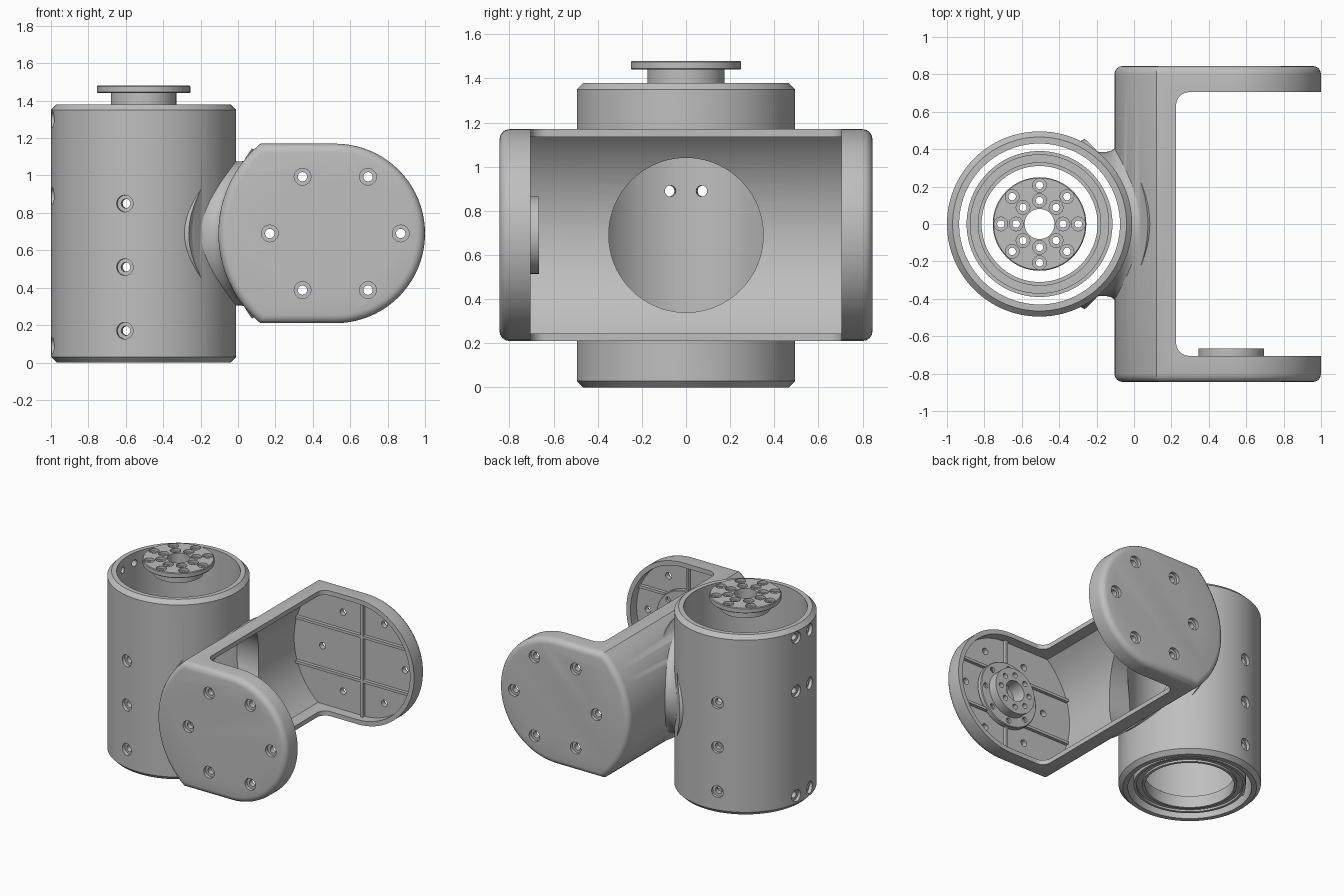
import bpy, bmesh
from math import sin, cos, pi, sqrt, asin, radians
from mathutils import Matrix, Vector

if "Cube" in bpy.data.objects:
    bpy.data.objects.remove(bpy.data.objects["Cube"])

grey = bpy.data.materials.new("light grey")
grey.use_nodes = True
grey.diffuse_color = (0.52, 0.52, 0.52, 1)
grey.node_tree.nodes["Principled BSDF"].inputs["Base Color"].default_value = (0.52, 0.52, 0.52, 1)

TUBE_X, TUBE_R = -0.505, 0.495
FORK_X, FORK_Z, FORK_R = 0.52, 0.69, 0.625


def loft(name, rings, ring_closed=False):
    """Skin a list of point rings; cap the ends, or join last to first."""
    bm = bmesh.new()
    vs = [[bm.verts.new(p) for p in ring] for ring in rings]
    pairs = list(zip(vs, vs[1:]))
    if ring_closed:
        pairs.append((vs[-1], vs[0]))
    else:
        bm.faces.new(vs[0])
        bm.faces.new(vs[-1])
    n = len(vs[0])
    for a, b in pairs:
        for i in range(n):
            j = (i + 1) % n
            bm.faces.new((a[i], a[j], b[j], b[i]))
    bmesh.ops.recalc_face_normals(bm, faces=bm.faces)
    if bm.calc_volume(signed=True) < 0:
        bmesh.ops.reverse_faces(bm, faces=bm.faces)
    mesh = bpy.data.meshes.new(name)
    bm.to_mesh(mesh)
    bm.free()
    mesh.materials.append(grey)
    ob = bpy.data.objects.new(name, mesh)
    bpy.context.collection.objects.link(ob)
    return ob


def place(origin, direction):
    turn = Vector(direction).to_track_quat('Z', 'Y').to_matrix().to_4x4()
    return Matrix.Translation(origin) @ turn


def lathe(name, profile, origin=(0, 0, 0), direction=(0, 0, 1), sides=96, hollow=False):
    m = place(origin, direction)
    rings = [[m @ Vector((r * cos(2 * pi * i / sides), r * sin(2 * pi * i / sides), h))
              for i in range(sides)] for r, h in profile]
    return loft(name, rings, hollow)


def box(name, lo, hi):
    return loft(name, [[(lo[0], lo[1], z), (hi[0], lo[1], z), (hi[0], hi[1], z), (lo[0], hi[1], z)]
                       for z in (lo[2], hi[2])])


def boolean(target, tools, operation):
    """Apply each tool to the target, then remove the tool."""
    for tool in tools:
        mod = target.modifiers.new("cut", 'BOOLEAN')
        mod.operation, mod.solver, mod.object = operation, 'EXACT', tool
    mesh = bpy.data.meshes.new_from_object(target.evaluated_get(bpy.context.evaluated_depsgraph_get()))
    target.modifiers.clear()
    target.data = mesh
    for tool in tools:
        bpy.data.objects.remove(tool)


def screw_hole(origin, direction, head=0.045, shank=0.025, sink=0.025):
    return lathe("hole_cutter", [(head, 0.02), (head, -sink), (shank, -sink), (shank, -0.15)],
                 origin, direction, 20)


def fork_outline(y, d):
    """Side outline of the fork, shrunk by d."""
    half = 0.48 - d
    lim = asin(half / (FORK_R - d))
    pts = []
    for i in range(41):
        a = -pi / 2 + pi * i / 40
        pts.append((FORK_X + half * cos(a), y, FORK_Z + half * sin(a)))
    for i in range(33):
        a = pi - lim + 2 * lim * i / 32
        pts.append((FORK_X + (FORK_R - d) * cos(a), y, FORK_Z + (FORK_R - d) * sin(a)))
    return pts


# Fork body: rounded slab lofted across y
ROUND = 0.045
steps = [(0.845 - ROUND * (1 - cos(t * pi / 8)), ROUND * (1 - sin(t * pi / 8))) for t in range(5)]
sections = [(-y, d) for y, d in steps] + [(y, d) for y, d in reversed(steps)]
body = loft("housing_and_fork", [fork_outline(y, d) for y, d in sections])

# Upright tube with chamfered ends
tube = lathe("tube", [(0.465, 0), (TUBE_R, 0.03), (TUBE_R, 1.35), (0.465, 1.38)], (TUBE_X, 0, 0), sides=128)

# Flared neck, fitted between the curved tube and the curved fork back, with flat hidden ends
angles = [2 * pi * i / 96 for i in range(96)]


def flat_ring(x, r):
    return [(x, r * sin(a), FORK_Z + r * cos(a)) for a in angles]


neck_rings = [flat_ring(-0.42, 0.38)]
for s in range(13):
    t = s / 12
    r = 0.385 + 0.07 * abs(2 * t - 1) ** 3
    ring = []
    for a in angles:
        x0 = TUBE_X + sqrt(TUBE_R ** 2 - (0.4 * sin(a)) ** 2) - 0.05
        x1 = FORK_X + 0.005 - sqrt(FORK_R ** 2 - (0.4 * cos(a)) ** 2) + 0.03
        ring.append((x0 + (x1 - x0) * t, r * sin(a), FORK_Z + r * cos(a)))
    neck_rings.append(ring)
neck_rings.append(flat_ring(0.18, 0.38))
boolean(body, [tube, loft("neck", neck_rings)], 'UNION')

# Hollows: gap between the arms, shell pocket, tube bore and neck passage
gap = []
for z in (0, 1.4):
    ring = [(1.2, -0.705, z), (1.2, 0.705, z)]
    for sy, order in ((1, range(9)), (-1, range(8, -1, -1))):
        for i in order:
            a = pi / 2 * i / 8
            ring.append((0.295 - 0.07 * sin(a), sy * (0.635 + 0.07 * cos(a)), z))
    gap.append(ring)
cutters = [loft("gap_cutter", gap),
           loft("pocket_cutter", [fork_outline(y, 0.035) for y in (-0.78, 0.78)]),
           lathe("bore_cutter", [(0.43, -0.1), (0.43, 1.5)], (TUBE_X, 0, 0)),
           lathe("passage_cutter", [(0.35, -0.45), (0.35, 0.2)], (0, 0, FORK_Z), (1, 0, 0))]

# Screw holes: six in each arm, two columns at the tube sides, two at its rear
for sy in (-1, 1):
    for k in range(6):
        a = k * pi / 3
        cutters.append(screw_hole((FORK_X + 0.35 * cos(a), sy * 0.845, FORK_Z + 0.35 * sin(a)), (0, sy, 0)))
    for angle, heights in ((101.7, (0.17, 0.51, 0.85)), (170.5, (0.09, 0.89, 1.3))):
        d = Vector((cos(radians(angle)), sy * sin(radians(angle)), 0))
        for z in heights:
            cutters.append(screw_hole(Vector((TUBE_X, 0, z)) + d * TUBE_R, d))
boolean(body, cutters, 'DIFFERENCE')
parts = [body]

# Stiffening ribs on the inner floors of both arms
for side, sy in (("front", -1), ("back", 1)):
    y0, y1 = sorted((sy * 0.755, sy * 0.8))
    for label, dz in (("upper", 0.17), ("lower", -0.17)):
        z = FORK_Z + dz
        parts.append(box(f"{side}_{label}_rib", (-0.04, y0, z - 0.01), (0.95, y1, z + 0.01)))
    parts.append(box(f"{side}_upright_rib", (FORK_X - 0.01, y0, 0.23), (FORK_X + 0.01, y1, 1.15)))


# Drive flange: drilled disc on a short hollow shaft
def drive_flange(name, origin, direction):
    ob = lathe(name, [(0.08, 0), (0.245, 0), (0.25, -0.005), (0.25, -0.035), (0.245, -0.04), (0.175, -0.04),
                      (0.175, -0.11), (0.08, -0.11)], hollow=True)
    holes = []
    for r in (0.207, 0.125):
        for k in range(8):
            a = k * pi / 4
            holes.append(screw_hole((r * cos(a), r * sin(a), 0), (0, 0, 1), 0.037, 0.02, 0.02))
    boolean(ob, holes, 'DIFFERENCE')
    ob.matrix_world = place(origin, direction)
    return ob


parts.append(drive_flange("top_drive_flange", (TUBE_X, 0, 1.48), (0, 0, 1)))
parts.append(drive_flange("arm_drive_flange", (FORK_X, -0.775, FORK_Z), (0, -1, 0)))

# Bearing ring in the foot of the tube
parts.append(lathe("bearing_ring", [(0.31, 0.02), (0.33, 0.02), (0.33, 0.035), (0.37, 0.035), (0.37, 0.02),
                                    (0.39, 0.02), (0.39, 0.11), (0.37, 0.11), (0.37, 0.095), (0.33, 0.095),
                                    (0.33, 0.11), (0.31, 0.11)], (TUBE_X, 0, 0), hollow=True))

for ob in bpy.context.selected_objects:
    ob.select_set(False)
for ob in parts:
    ob.select_set(True)
bpy.context.view_layer.objects.active = body
bpy.ops.object.shade_smooth_by_angle(angle=radians(30))
